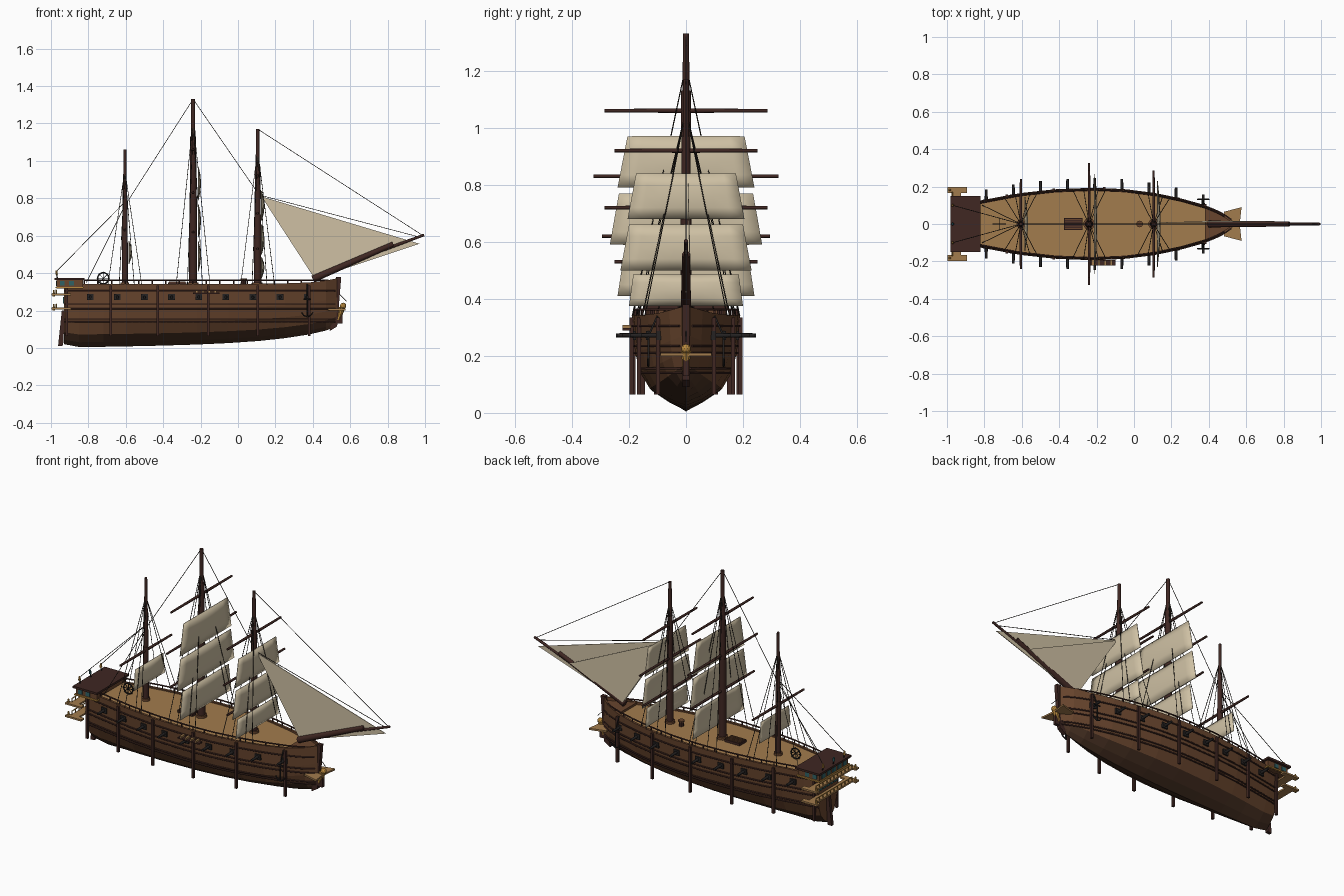
import bpy, bmesh, math
from mathutils import Vector

if "Cube" in bpy.data.objects:
    bpy.data.objects.remove(bpy.data.objects["Cube"])


def mat(name, *rgb):
    m = bpy.data.materials.new(name)
    m.diffuse_color = (*rgb, 1)
    m.use_nodes = True
    m.node_tree.nodes["Principled BSDF"].inputs["Base Color"].default_value = m.diffuse_color
    return m


HULL, KEEL = mat("hull_wood", .14, .06, .027), mat("keel_wood", .07, .033, .018)
DARK, BLACK = mat("dark_wood", .05, .02, .016), mat("iron", .018, .016, .016)
DECK, SAIL = mat("deck_wood", .36, .2, .075), mat("canvas", .62, .53, .37)
GOLD, GLASS, ROPE = mat("gold", .5, .26, .05), mat("glass", .03, .12, .13), mat("rope", .03, .025, .02)


def obj(name, bm, m):
    bmesh.ops.recalc_face_normals(bm, faces=bm.faces)
    me = bpy.data.meshes.new(name)
    bm.to_mesh(me)
    bm.free()
    me.materials.append(m)
    o = bpy.data.objects.new(name, me)
    bpy.context.collection.objects.link(o)
    return o


def box(name, c, s, m):
    bm = bmesh.new()
    bmesh.ops.create_cube(bm, size=1)
    for v in bm.verts:
        v.co = Vector(c) + v.co * Vector(s)
    return obj(name, bm, m)


def rod(name, p, q, r, m, r2=None, n=10):
    p, q = Vector(p), Vector(q)
    bm = bmesh.new()
    bmesh.ops.create_cone(bm, cap_ends=True, segments=n, radius1=r, radius2=r if r2 is None else r2, depth=(q - p).length)
    rot = (q - p).to_track_quat('Z', 'Y')
    for v in bm.verts:
        v.co = rot @ v.co + (p + q) / 2
    return obj(name, bm, m)


def prism(name, pts, vec, m):
    bm = bmesh.new()
    f = bm.faces.new([bm.verts.new(p) for p in pts])
    g = bmesh.ops.extrude_face_region(bm, geom=[f])
    bmesh.ops.translate(bm, vec=vec, verts=[e for e in g["geom"] if isinstance(e, bmesh.types.BMVert)])
    return obj(name, bm, m)


def lines(name, paths, r, m):
    cu = bpy.data.curves.new(name, 'CURVE')
    cu.dimensions, cu.bevel_depth, cu.bevel_resolution, cu.use_fill_caps = '3D', r, 1, True
    for path in paths:
        s = cu.splines.new('POLY')
        s.points.add(len(path) - 1)
        for pt, p in zip(s.points, path):
            pt.co = (*p, 1)
    cu.materials.append(m)
    o = bpy.data.objects.new(name, cu)
    bpy.context.collection.objects.link(o)


# hull stations: x, half width, keel z, top z
ST = [(-.93, .098, .02, .335), (-.85, .115, .005, .34), (-.72, .14, .006, .343), (-.6, .162, .008, .343),
      (-.42, .182, .012, .343), (-.22, .19, .018, .343), (-.05, .183, .026, .343), (.11, .162, .037, .343),
      (.25, .133, .052, .345), (.38, .096, .072, .35), (.47, .058, .093, .36), (.53, .014, .115, .372)]
PROF = [(0, 0), (.32, .075), (.66, .2), (.85, .38), (.94, .6), (1, 1)]


def interp(tab, x, k=1):
    for a, b in zip(tab, tab[1:]):
        if x <= b[0]:
            return a[k] + (b[k] - a[k]) * (x - a[0]) / (b[0] - a[0])
    return tab[-1][k]


def side(x, z):
    k, t = interp(ST, x, 2), interp(ST, x, 3)
    return interp(ST, x) * interp([(h, y) for y, h in PROF], (z - k) / (t - k))


bm = bmesh.new()
rows = []
for x, w, k, t in ST:
    half = [(w * a, k + (t - k) * h) for a, h in PROF] + [(max(w - .014, .004), t), (max(w - .014, .004), .325)]
    ring = [(-y, z) for y, z in half[:0:-1]] + half
    rows.append([bm.verts.new((x, y, z)) for y, z in ring])
for a, b in zip(rows, rows[1:]):
    for i in range(len(a) - 1):
        bm.faces.new((a[i], b[i], b[i + 1], a[i + 1]))
for r in (rows[0], rows[-1]):
    bm.faces.new(r)
hull = obj("hull", bm, HULL)
hull.data.materials.append(KEEL)
for p in hull.data.polygons:
    if p.center.z < interp(ST, p.center.x, 2) + .06:
        p.material_index = 1

# deck planking and raised fore deck
XS = [s[0] for s in ST]
dx = [x for x in XS if x < .4]
prism("deck", [(x, -interp(ST, x) + .012, .328) for x in dx] + [(x, interp(ST, x) - .012, .328) for x in dx[::-1]], (0, 0, .008), DECK)
fx = [.38, .47, .53]
prism("fore_deck", [(x, -interp(ST, x) + .004, .335) for x in fx] + [(x, interp(ST, x) - .004, .335) for x in fx[::-1]], (0, 0, .014), HULL)

# stem, keel and rudder
prism("stem_post", [(.49, -.012, .09), (.53, -.012, .115), (.552, -.012, .38), (.525, -.012, .38), (.51, -.012, .2)], (0, .024, 0), DARK)
prism("rudder", [(-.962, -.01, .01), (-.935, -.01, .012), (-.925, -.01, .2), (-.942, -.01, .2)], (0, .02, 0), DARK)

# wales, rails, hull posts, guns
fine = [-.93 + i * 1.45 / 40 for i in range(41)]
for s in (-1, 1):
    lines("wales", [[(x, s * (side(x, z) + .003), z) for x in fine] for z in (.14, .155, .21, .235, .305)], .004, DARK)
    rx = [x for x in fine if -.83 < x < .5]
    lines("rail", [[(x, s * (interp(ST, x) - .007), .362) for x in rx]]
          + [[(x, s * (interp(ST, x) - .007), .34), (x, s * (interp(ST, x) - .007), .362)] for x in rx[::2]], .004, DARK)
    for x in (-.915, -.68, -.43, -.16, .105, .38):
        y = side(x, .33) + .004
        box("hull_post", (x, s * y, .2), (.014, .014, .27), DARK)
    for i in range(9):
        x = -.79 + i * .145
        y = side(x, .272)
        box("gun_port", (x, s * y, .272), (.036, .016, .032), BLACK)
        rod("gun_barrel", (x, s * (y - .01), .272), (x, s * (y + .062), .272), .009, BLACK, .007, 8)
    # anchor
    lines("anchor", [[(.37, s * .1, .34), (.37, s * .132, .27), (.37, s * .132, .17)],
                     [(.34, s * .132, .19), (.35, s * .132, .175), (.37, s * .132, .165), (.39, s * .132, .175), (.4, s * .132, .19)],
                     [(.35, s * .132, .26), (.39, s * .132, .26)]], .004, BLACK)

# stern cabin, galleries, windows, lanterns
box("stern_cabin", (-.9, 0, .343), (.14, .27, .05), HULL)
box("stern_roof", (-.9, 0, .369), (.16, .3, .012), DARK)
box("stern_trim", (-.9, 0, .323), (.15, .285, .008), GOLD)
for z in (.21, .285):
    box("stern_gallery", (-.95, 0, z), (.05, .35, .01), DECK)
    for s in (-1, 1):
        box("gallery_end", (-.945, s * .182, z), (.105, .03, .01), DECK)
        rod("gallery_knob", (-.985, s * .182, z - .01), (-.985, s * .182, z + .025), .008, GOLD, .004)
    lines("gallery_rail", [[(-.972, -.17, z + .025), (-.972, .17, z + .025)]]
          + [[(-.972, y * .034, z), (-.972, y * .034, z + .025)] for y in range(-5, 6)], .003, GOLD)
for i in range(-2, 3):
    box("stern_window", (-.932, i * .035, .255), (.008, .022, .035), GLASS)
    box("cabin_window", (-.971, i * .05, .345), (.006, .03, .026), GLASS)
for s in (-1, 1):
    for x in (-.94, -.89):
        box("side_window", (x, s * .136, .345), (.026, .006, .024), GLASS)
for y in (-.1, 0, .1):
    rod("lantern_post", (-.965, y, .37), (-.97, y, .395), .003, BLACK)
    rod("lantern", (-.97, y, .393), (-.97, y, .415), .008, GOLD if y else GLASS, .005, 6)

# beakhead and figurehead
prism("beakhead", [(.48, -.065, .2), (.575, -.09, .2), (.565, 0, .2), (.575, .09, .2), (.48, .065, .2)], (0, 0, .01), DECK)
rod("figure_body", (.535, 0, .15), (.555, 0, .215), .012, GOLD, .018)
bm = bmesh.new()
bmesh.ops.create_icosphere(bm, subdivisions=2, radius=.017)
bmesh.ops.translate(bm, vec=(.562, 0, .225), verts=bm.verts)
obj("figure_head", bm, GOLD)
box("beak_bracket", (.535, 0, .165), (.05, .02, .07), DARK)

# bowsprit
rod("bowsprit", (.4, 0, .368), (.83, 0, .555), .019, DARK, .014)
rod("jib_boom", (.78, 0, .525), (.995, 0, .604), .009, DARK, .007)


def sail(name, x, z0, h0, z1, h1):
    bm = bmesh.new()
    g = []
    for j in range(5):
        v = j / 4
        g.append([bm.verts.new((x + .014 * math.sin(math.pi * v) * (1 - (2 * i / 8 - 1) ** 2),
                                (2 * i / 8 - 1) * (h0 + (h1 - h0) * v), z0 + (z1 - z0) * v)) for i in range(9)])
    for a, b in zip(g, g[1:]):
        for i in range(8):
            bm.faces.new((a[i], a[i + 1], b[i + 1], b[i]))
    o = obj(name, bm, SAIL)
    o.modifiers.new("thickness", 'SOLIDIFY').thickness = .004


# masts: x, lower radius, lower top, full top; yards (z, half); sails (top z, half, bottom z, half)
MASTS = {
    "main": (-.24, .021, 1.13, 1.33, [(1.06, .285), (.83, .325), (.62, .295)],
             [(.97, .205, .79, .24), (.77, .235, .59, .267), (.57, .215, .41, .24)]),
    "fore": (.105, .019, .97, 1.17, [(.92, .25), (.72, .285), (.53, .25)],
             [(.84, .175, .68, .205), (.66, .2, .5, .23), (.485, .185, .375, .2)]),
    "mizzen": (-.605, .016, .87, 1.06, [(.63, .24)], [(.57, .13, .45, .145)])}
ropes = []
for n, (x, r, z1, z2, yards, sails) in MASTS.items():
    zm = .33 + (z1 - .33) * .6
    rod(n + "_lower_mast", (x, 0, .32), (x, 0, zm), r * 1.08, DARK, r)
    rod(n + "_top_mast", (x, 0, zm - .04), (x, 0, z1), r * .92, DARK, r * .8)
    rod(n + "_pole", (x, 0, z1 - .03), (x, 0, z2), r * .6, DARK, r * .5)
    rod(n + "_mast_collar", (x, 0, .335), (x, 0, .35), r * 1.5, HULL)
    for z, h in yards:
        for s in (-1, 1):
            rod(n + "_yard", (x, 0, z), (x, s * h, z), .008, DARK, .006)
    for a, b, c, d in sails:
        sail(n + "_sail", x + r + .004, a, b, c, d)
    zs = z2 - .11
    for s in (-1, 1):
        for d in (-.09, -.03, .05, .09):
            ropes.append([(x, 0, zs), (x + d, s * interp(ST, x + d), .34)])

# standing rigging
ropes += [[(-.24, 0, 1.33), (-.605, 0, .76)], [(-.24, 0, 1.33), (.105, 0, .83)], [(.105, 0, 1.17), (.99, 0, .6)],
          [(-.605, 0, .78), (-.97, -.1, .41)], [(-.605, 0, .78), (-.97, .1, .41)],
          [(-.605, 0, .76), (-.81, .1, .35)], [(-.605, 0, .76), (-.81, -.1, .35)],
          [(.105, 0, .82), (.98, 0, .59)], [(.53, 0, .3), (.58, 0, .25)]]
lines("rigging", ropes, .0018, ROPE)

# jib sails
prism("outer_jib", [(.125, -.002, .81), (.97, -.002, .557), (.41, -.002, .37)], (0, .004, 0), SAIL)
prism("inner_jib", [(.125, .006, .81), (.75, .014, .52), (.41, .014, .37)], (0, .002, 0), SAIL)

# ship's wheel, hatch, capstan
bpy.ops.mesh.primitive_torus_add(location=(-.72, 0, .372), rotation=(math.pi / 2, 0, 0), major_radius=.03,
                                 minor_radius=.004, major_segments=20, minor_segments=6)
bpy.context.object.name = "wheel"
bpy.context.object.data.materials.append(BLACK)
lines("wheel_spokes", [[(-.72 - .036 * math.cos(a), 0, .372 - .036 * math.sin(a)), (-.72 + .036 * math.cos(a), 0, .372 + .036 * math.sin(a))]
                       for a in (i * math.pi / 4 for i in range(4))] + [[(-.72, -.03, .372), (-.72, .03, .372)]], .002, BLACK)
box("hatch", (-.325, 0, .342), (.1, .066, .016), DARK)
for i in range(5):
    box("hatch_bar", (-.325, (i - 2) * .012, .352), (.09, .005, .005), HULL)
rod("capstan", (.03, 0, .335), (.03, 0, .365), .015, DARK, .012)
rod("capstan_head", (.03, 0, .362), (.03, 0, .37), .018, HULL)

# side boarding ladder
box("side_platform", (-.17, -.208, .293), (.14, .03, .008), DARK)
for i in range(4):
    box("ladder_step", (-.22 + i * .033, -.208, .302), (.012, .03, .012), DECK)

for o in list(bpy.data.objects):
    if o.type == 'MESH' and any(k in o.name for k in ("mast", "pole", "sail", "bowsprit", "boom", "yard", "barrel")):
        for p in o.data.polygons:
            p.use_smooth = len(p.vertices) == 4
